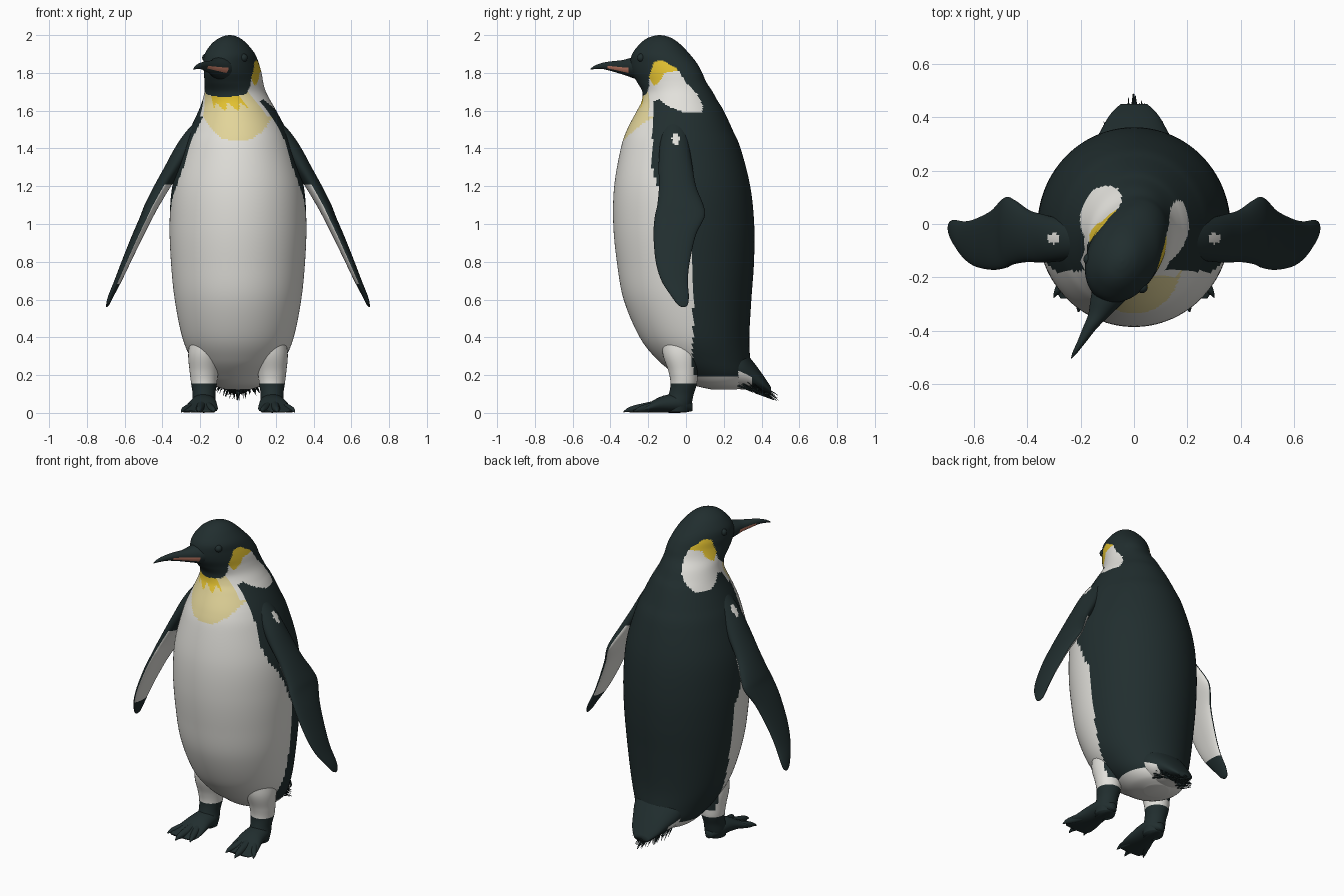
import bpy, bmesh, math, random
from mathutils import Vector

if "Cube" in bpy.data.objects:
    bpy.data.objects.remove(bpy.data.objects["Cube"])
random.seed(4)


def material(name, r, g, b):
    m = bpy.data.materials.new(name)
    m.use_nodes = True
    m.diffuse_color = (r, g, b, 1)
    bsdf = m.node_tree.nodes["Principled BSDF"]
    bsdf.inputs["Base Color"].default_value = (r, g, b, 1)
    bsdf.inputs["Roughness"].default_value = 0.7
    return m


DARK, WHITE, PALE, YELLOW, PINK = range(5)
MATS = [material("slate black", .015, .027, .028), material("belly white", .76, .75, .71),
        material("pale yellow", .76, .66, .32), material("golden yellow", .76, .53, .03),
        material("beak pink", .55, .20, .13)]


def finish(name, bm):
    bmesh.ops.recalc_face_normals(bm, faces=bm.faces)
    me = bpy.data.meshes.new(name)
    bm.to_mesh(me)
    bm.free()
    for m in MATS:
        me.materials.append(m)
    me.shade_smooth()
    ob = bpy.data.objects.new(name, me)
    bpy.context.collection.objects.link(ob)
    return ob


def spline(keys, steps):
    """Catmull-Rom curve through the key rings."""
    out = []
    for i in range(len(keys) - 1):
        p0, p1, p2, p3 = (keys[max(0, min(len(keys) - 1, i + k))] for k in (-1, 0, 1, 2))
        for j in range(steps):
            t = j / steps
            out.append([0.5 * (2*b + (c - a)*t + (2*a - 5*b + 4*c - d)*t*t + (3*b - a - 3*c + d)*t**3)
                        for a, b, c, d in zip(p0, p1, p2, p3)])
    return out + [list(keys[-1])]


def ramp(x, pts):
    """Piecewise linear curve through (x, value) points."""
    for (a, va), (b, vb) in zip(pts, pts[1:]):
        if x <= b:
            return va + (vb - va) * max(0, (x - a) / (b - a))
    return pts[-1][1]


def loft(name, keys, rule, sides=32, steps=6, upright=False):
    """Skin rings (x, y, z, half width, half depth, turn); rule(angle, centre) gives the colour."""
    bm = bmesh.new()
    rings = []
    for x, y, z, a, b, turn in spline(keys, steps):
        c, s = math.cos(math.radians(turn)), math.sin(math.radians(turn))
        ring = []
        for k in range(sides):
            t = math.tau * k / sides - math.pi
            u, v = abs(a) * math.sin(t), -abs(b) * math.cos(t)
            ring.append(bm.verts.new((x + u, y, z + v) if upright
                                     else (x + u*c - v*s, y + u*s + v*c, z)))
        rings.append(ring)
    for lo, hi in zip(rings, rings[1:]):
        for k in range(sides):
            n = (k + 1) % sides
            f = bm.faces.new((lo[k], lo[n], hi[n], hi[k]))
            f.material_index = rule(360 * (k + .5) / sides - 180, f.calc_center_median())
    for ring in (rings[0], rings[-1]):
        f = bm.faces.new(ring)
        f.material_index = rule(0, f.calc_center_median())
    return finish(name, bm)


def dark(t, p):
    return DARK


# Body, neck and turned head
def body_rule(t, p):
    a = abs(t)
    if p.z > 1.57:
        crown = ramp(a, [(0, 1.67), (40, 1.685), (65, 1.73), (82, 1.80), (95, 1.86),
                         (110, 1.87), (130, 1.82), (138, 1.72), (145, 1.58), (150, 1.4)])
        shoulder = ramp(a, [(56, 1.5), (60, 1.65), (72, 1.66), (84, 1.62), (100, 1.59),
                            (125, 1.59), (135, 1.63), (145, 1.75)])
        if p.z > crown or p.z < shoulder:
            return DARK
        if 76 < a < 140 and p.z > ramp(a, [(76, 1.73), (95, 1.76), (105, 1.80), (140, 1.82)]):
            return YELLOW
        if a < 27 and p.z > 1.62 + .02 * math.cos(a * .3):
            return YELLOW
        return PALE if a < 52 else WHITE
    edge = ramp(p.z, [(.2, .03), (.55, .04), (.9, .02), (1.1, -.08), (1.2, -.15),
                      (1.3, -.18), (1.6, -.175)])
    if p.y > edge and p.z > .195:
        return DARK
    low = ramp(abs(p.x), [(0, 1.435), (.08, 1.45), (.14, 1.50), (.18, 1.56), (.2, 1.6)])
    return PALE if p.z > low and p.y < -.1 else WHITE


profile = [  # height, centre x, centre y, half width, half depth, turn
    (.125, 0, .20, .07, .07, 0), (.15, 0, .175, .14, .145, 0), (.20, 0, .148, .195, .197, 0),
    (.28, 0, .095, .245, .245, 0), (.40, 0, .045, .295, .29, 0), (.60, 0, .008, .335, .338, 0),
    (.80, 0, -.003, .355, .363, 0), (1.0, 0, -.012, .362, .373, 0), (1.2, 0, -.02, .348, .36, 0),
    (1.4, 0, -.028, .295, .317, 0), (1.5, 0, -.033, .255, .279, 0), (1.6, -.003, -.03, .205, .23, -8),
    (1.65, -.008, -.033, .18, .203, -15), (1.7, -.015, -.045, .158, .19, -22),
    (1.75, -.022, -.075, .143, .193, -28), (1.8, -.028, -.10, .137, .198, -28),
    (1.85, -.037, -.118, .134, .187, -28), (1.9, -.043, -.133, .125, .159, -28),
    (1.95, -.046, -.138, .092, .114, -28), (1.98, -.045, -.14, .058, .075, -28),
    (1.995, -.044, -.14, .028, .036, -28), (2.0, -.044, -.14, .004, .005, -28)]
loft("body", [(x, y, z, a, b, r) for z, x, y, a, b, r in profile], body_rule, 128, 9)


# Beak with a pink stripe low on each side
def beak_rule(t, p):
    return PINK if -.415 < p.y < -.30 and 54 < abs(t) < 88 else DARK


beak = [(-.07, -.23, 1.825, .085, .07, 0), (-.10, -.29, 1.828, .064, .052, 0),
        (-.13, -.34, 1.83, .042, .037, 0), (-.165, -.39, 1.835, .027, .027, 0),
        (-.195, -.44, 1.837, .017, .017, 0), (-.22, -.48, 1.83, .010, .010, 0),
        (-.235, -.505, 1.82, .002, .003, 0)]
loft("beak", beak, beak_rule, 48, 8, True)

# Eyes with lids, set square to the turned head
forward, side = Vector((-.47, -.88, 0)), Vector((.88, -.47, 0))
for s, label in ((1, "left"), (-1, "right")):
    bm = bmesh.new()
    bmesh.ops.create_uvsphere(bm, u_segments=20, v_segments=12, radius=.022)
    centre = Vector((-.04, -.13, 1.88)) + forward * .062 + side * .112 * s
    bmesh.ops.translate(bm, verts=bm.verts, vec=centre)
    finish(label + "_eye", bm)


# Flippers, white on the inside
wing = [(.17, -.06, 1.56, .04, .05, 0), (.225, -.06, 1.48, .057, .07, 0),
        (.28, -.06, 1.4, .056, .08, 0), (.34, -.055, 1.3, .05, .09, 0),
        (.40, -.045, 1.2, .045, .098, 0), (.455, -.03, 1.1, .04, .122, 0),
        (.483, -.033, 1.04, .035, .132, 0), (.53, -.06, .94, .031, .112, 0),
        (.592, -.07, .8, .025, .09, 0), (.635, -.06, .7, .02, .07, 0),
        (.672, -.032, .62, .015, .047, 0), (.689, -.018, .575, .009, .028, 0),
        (.695, -.014, .56, .003, .008, 0)]
# Legs: white thigh above a dark shank
leg = [(.16, -.02, .45, .08, .11, 0), (.175, -.025, .32, .088, .10, 0),
       (.18, -.015, .22, .076, .078, 0), (.18, -.012, .155, .068, .07, 0),
       (.18, -.025, .10, .06, .066, 0), (.18, -.04, .05, .062, .07, 0),
       (.18, -.045, .005, .055, .06, 0)]
web = [(.18, .035, .03, .02, .02, 0), (.18, -.02, .05, .06, .049, 0),
       (.185, -.12, .046, .073, .045, 0), (.195, -.20, .026, .088, .025, 0),
       (.20, -.25, .014, .09, .013, 0), (.20, -.28, .008, .075, .006, 0)]


def leg_rule(t, p):
    if p.z < .155 or (p.y > .035 and p.z > .2):
        return DARK
    return WHITE


for s, label in ((1, "left"), (-1, "right")):
    def wing_rule(t, p):
        inner = s * math.sin(math.radians(t)) < -.15
        if inner and .68 < p.z < 1.21:
            return WHITE
        spot = not inner and math.hypot(p.y + .055, (p.z - 1.45) * .6) < .02
        return WHITE if spot else DARK

    def mirrored(keys):
        return [(s * k[0],) + k[1:] for k in keys]

    loft(label + "_flipper", mirrored(wing), wing_rule, 48, 10)
    loft(label + "_leg", mirrored(leg), leg_rule, 32, 8)
    loft(label + "_foot", mirrored(web), dark, 24, 5, True)
    # Three toes ending in claws
    for i, (tx, ty) in enumerate(((.30, -.275), (.208, -.33), (.125, -.30))):
        toe = [(.185 + (tx - .185) * f, -.09 + (ty + .09) * f, z, r, r, 0)
               for f, z, r in ((0, .05, .03), (.4, .034, .026), (.75, .021, .02),
                               (.9, .016, .012), (1, .006, .003))]
        loft(f"{label}_toe_{i + 1}", mirrored(toe), dark, 16, 4, True)


# Tail with a ragged fan of stiff feathers
def tail_rule(t, p):
    return WHITE if abs(t) < 80 and p.y < .35 else DARK


tail = [(0, .20, .27, .17, .13, 0), (0, .29, .235, .155, .11, 0), (0, .35, .20, .125, .078, 0),
        (0, .41, .155, .09, .042, 0), (0, .45, .118, .05, .018, 0)]
loft("tail", tail, tail_rule, 40, 6, True)

bm = bmesh.new()
for i in range(110):
    x = random.uniform(-.11, .11)
    reach = .495 - abs(x) * 1.05 - random.uniform(0, .045)
    tip = Vector((x * 1.08, reach, .065 + (.5 - reach) * .35 + random.uniform(-.01, .03)))
    root = Vector((x * .8, reach - .10, tip.z + random.uniform(.04, .08)))
    axis = tip - root
    made = bmesh.ops.create_cone(bm, cap_ends=True, segments=5, radius1=.007, radius2=.001,
                                 depth=axis.length)
    bmesh.ops.rotate(bm, verts=made["verts"], cent=(0, 0, 0),
                     matrix=axis.to_track_quat("Z", "Y").to_matrix())
    bmesh.ops.translate(bm, verts=made["verts"], vec=(root + tip) / 2)
finish("tail_feathers", bm)
